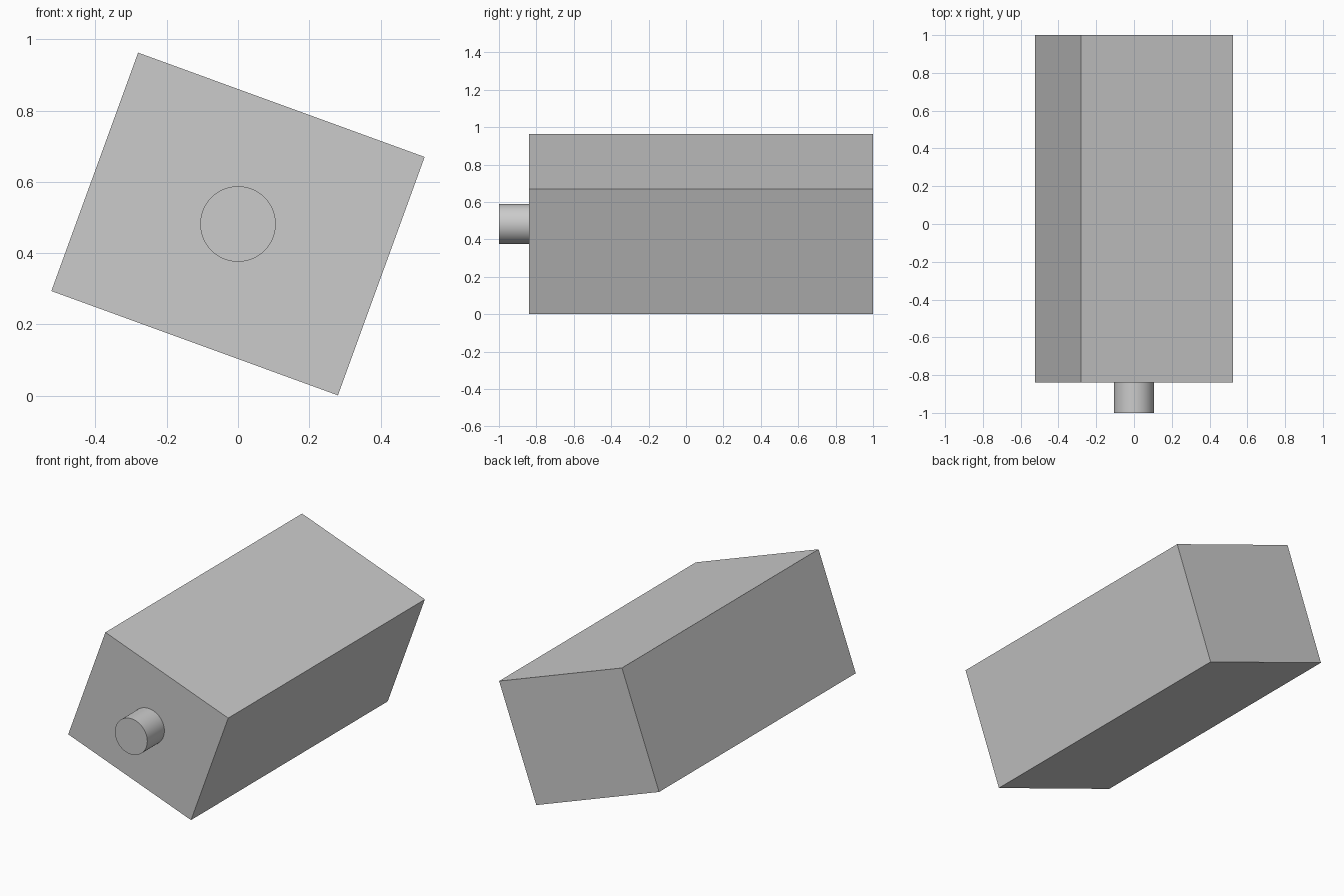
import bpy
from math import radians

cube = bpy.data.objects.get("Cube")
if cube:
    bpy.data.objects.remove(cube, do_unlink=True)

AXIS_Z = 0.482        # height of the shared long axis
FRONT, SHOULDER, BACK = -1.0, -0.84, 1.0

grey = bpy.data.materials.new("light_grey")
grey.use_nodes = True
colour = (0.6, 0.6, 0.6, 1)
grey.diffuse_color = colour
grey.node_tree.nodes["Principled BSDF"].inputs["Base Color"].default_value = colour


def finish(name):
    obj = bpy.context.object
    obj.name = name
    obj.data.materials.append(grey)
    return obj


# Rectangular housing, rolled about its long axis
bpy.ops.mesh.primitive_cube_add(size=1, location=(0, (SHOULDER + BACK) / 2, AXIS_Z))
housing = finish("housing")
housing.scale = (0.856, BACK - SHOULDER, 0.712)
housing.rotation_euler.y = radians(20)

# Round shaft standing out of the front face
bpy.ops.mesh.primitive_cylinder_add(
    vertices=64, radius=0.106, depth=SHOULDER - FRONT,
    location=(0, (FRONT + SHOULDER) / 2, AXIS_Z), rotation=(radians(90), 0, 0))
finish("shaft")
bpy.ops.object.shade_smooth_by_angle(angle=radians(30))
